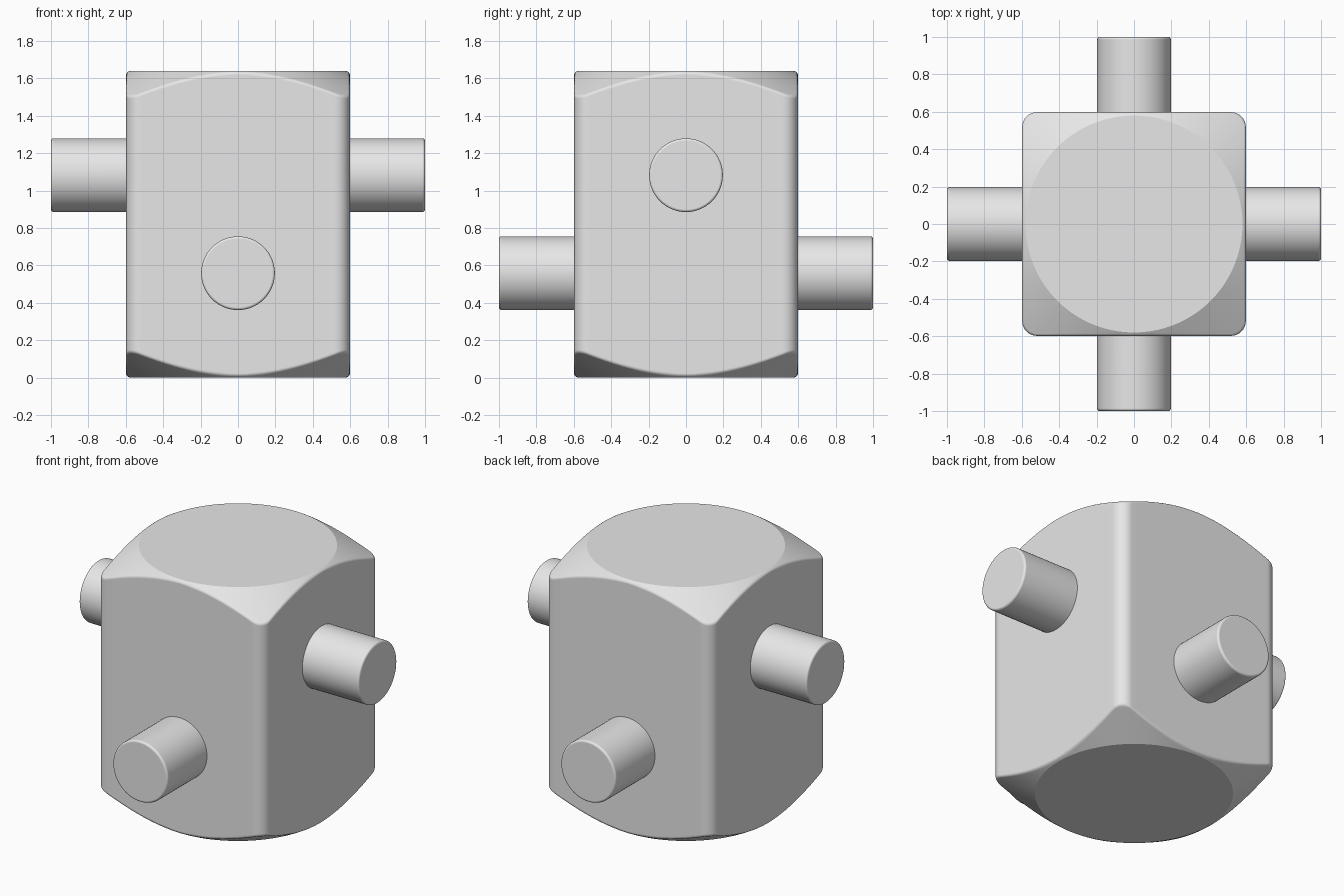
import bpy, bmesh, math
from mathutils import Vector

cube = bpy.data.objects.get("Cube")
if cube:
    bpy.data.objects.remove(cube, do_unlink=True)

HALF, HEIGHT, CORNER = 0.598, 1.64, 0.08    # block
CAP_RADIUS, SLOPE, EDGE = 0.58, math.tan(math.radians(30)), 0.014
PIN_RADIUS, LOW_PIN, HIGH_PIN = 0.197, 0.558, 1.082

grey = bpy.data.materials.new("plain_grey")
grey.use_nodes = True
grey.diffuse_color = (0.8, 0.8, 0.8, 1)
grey.node_tree.nodes["Principled BSDF"].inputs["Base Color"].default_value = (0.8, 0.8, 0.8, 1)


def finish(bm, name):
    bmesh.ops.recalc_face_normals(bm, faces=bm.faces)
    mesh = bpy.data.meshes.new(name)
    bm.to_mesh(mesh)
    bm.free()
    mesh.materials.append(grey)
    obj = bpy.data.objects.new(name, mesh)
    bpy.context.collection.objects.link(obj)
    bpy.ops.object.select_all(action='DESELECT')
    obj.select_set(True)
    bpy.context.view_layer.objects.active = obj
    bpy.ops.object.shade_smooth_by_angle(angle=math.radians(25))
    normals = obj.modifiers.new("weighted_normals", 'WEIGHTED_NORMAL')
    normals.keep_sharp = True
    return obj


def rounded_square(straight=24, arc=10):
    """Outline points, one side and one corner per quarter turn."""
    flat = HALF - CORNER
    quarter = [Vector((HALF, -flat + 2 * flat * i / straight)) for i in range(straight)]
    for i in range(arc):
        a = math.pi / 2 * i / arc
        quarter.append(Vector((flat + CORNER * math.cos(a), flat + CORNER * math.sin(a))))
    points = []
    for k in range(4):
        c, s = (1, 0, -1, 0)[k], (0, 1, 0, -1)[k]
        points += [Vector((c * p.x - s * p.y, s * p.x + c * p.y)) for p in quarter]
    return points


def column(radius):
    """Radius and height up one side: conical chamfer, softened edge, wall, mirrored."""
    drop = (radius - CAP_RADIUS) * SLOPE
    e = min(EDGE, (radius - CAP_RADIUS) * 0.6)
    start = Vector((radius - e, drop - e * SLOPE))
    knee = Vector((radius, drop))
    end = Vector((radius, drop + e))
    low = [Vector((CAP_RADIUS, 0))]
    for i in range(6):
        t = i / 5
        low.append(start * (1 - t) ** 2 + knee * 2 * t * (1 - t) + end * t * t)
    return low + [Vector((p.x, HEIGHT - p.y)) for p in reversed(low)]


# Block with rounded corners and a cone-cut top and bottom
bm = bmesh.new()
columns = []
for p in rounded_square():
    way = p.normalized()
    columns.append([bm.verts.new((way.x * q.x, way.y * q.x, q.y)) for q in column(p.length)])
for a, b in zip(columns, columns[1:] + columns[:1]):
    for i in range(len(a) - 1):
        bm.faces.new((a[i], b[i], b[i + 1], a[i + 1]))
bm.faces.new([c[0] for c in reversed(columns)])
bm.faces.new([c[-1] for c in columns])
finish(bm, "block")


# Four round pins with softened rims
def pin(name, direction, z):
    profile = [(0.5, PIN_RADIUS)]
    soft = 0.014
    for i in range(6):
        a = math.pi / 2 * i / 5
        profile.append((1 - soft + soft * math.sin(a), PIN_RADIUS - soft + soft * math.cos(a)))
    out = Vector(direction)
    side = out.cross(Vector((0, 0, 1)))
    bm = bmesh.new()
    count = 64
    rings = []
    for along, r in profile:
        ring = []
        for k in range(count):
            a = math.tau * k / count
            pos = out * along + side * (r * math.cos(a))
            ring.append(bm.verts.new((pos.x, pos.y, z + r * math.sin(a))))
        rings.append(ring)
    for a, b in zip(rings, rings[1:]):
        for k in range(count):
            n = (k + 1) % count
            bm.faces.new((a[k], a[n], b[n], b[k]))
    bm.faces.new(rings[0])
    bm.faces.new(rings[-1])
    finish(bm, name)


pin("front_pin", (0, -1, 0), LOW_PIN)
pin("back_pin", (0, 1, 0), LOW_PIN)
pin("left_pin", (1, 0, 0), HIGH_PIN)
pin("right_pin", (-1, 0, 0), HIGH_PIN)
